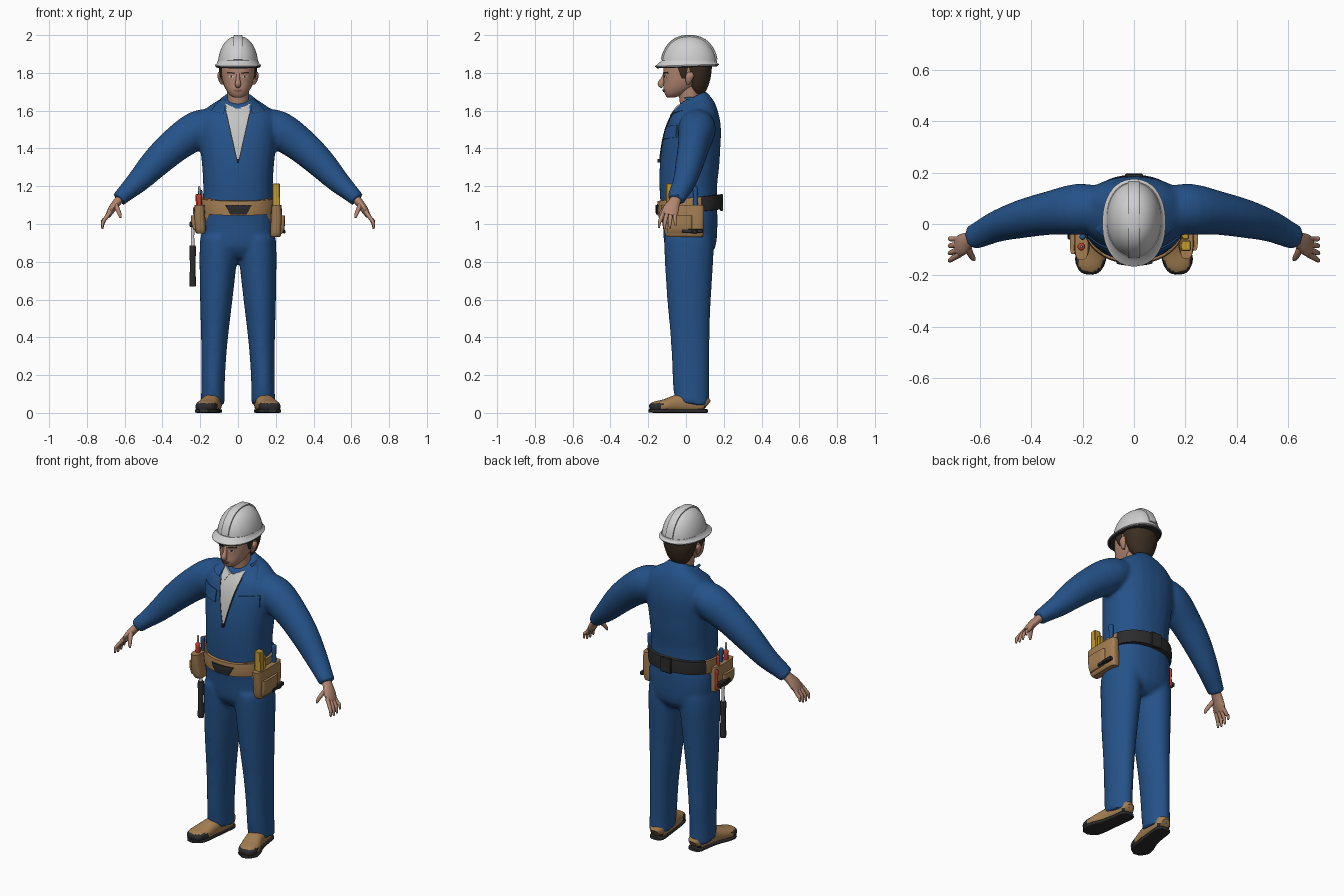
import bpy, bmesh, math
from mathutils import Vector
from mathutils.bvhtree import BVHTree


def mat(name, r, g, b):
    m = bpy.data.materials.new(name)
    m.diffuse_color = (r, g, b, 1)
    return m


BLUE = mat("work_blue", .018, .085, .25)
TAN = mat("tan_leather", .37, .21, .085)
SKIN = mat("skin", .44, .24, .165)
HAT = mat("helmet_grey", .62, .62, .63)
SHIRT = mat("shirt_grey", .55, .55, .54)
DARK = mat("charcoal", .025, .025, .027)
HAIR = mat("dark_brown", .045, .027, .016)
RED = mat("tool_red", .55, .05, .025)
YELLOW = mat("tool_yellow", .55, .32, .03)
LIP = mat("lip_brown", .28, .11, .08)


def finish(name, bm, *mats):
    bmesh.ops.recalc_face_normals(bm, faces=bm.faces)
    me = bpy.data.meshes.new(name)
    bm.to_mesh(me)
    bm.free()
    for m in mats:
        me.materials.append(m)
    ob = bpy.data.objects.new(name, me)
    bpy.context.collection.objects.link(ob)
    return ob


def loft(name, rings, *mats, ref=(0, 1, 0), level=False, n=24, p=2.0, sub=3, rule=None):
    """Skin rings (x, y, z, radius along ref, other radius, slope) with a smooth spline."""
    R = [list(r) + [0] * (6 - len(r)) for r in rings]
    R = [R[0]] + R + [R[-1]]
    S = []
    for i in range(1, len(R) - 2):
        for k in range(sub):
            t = k / sub
            S.append([.5 * (2 * b + (c - a) * t + (2 * a - 5 * b + 4 * c - d) * t * t
                            + (3 * b - a - 3 * c + d) * t ** 3)
                      for a, b, c, d in zip(R[i - 1], R[i], R[i + 1], R[i + 2])])
    S.append(R[-1])
    bm = bmesh.new()
    loops = []
    for i, r in enumerate(S):
        c = Vector(r[:3])
        t = Vector(S[min(i + 1, len(S) - 1)][:3]) - Vector(S[max(i - 1, 0)][:3])
        t = Vector((0, 0, 1)) if level else t.normalized()
        u = Vector(ref)
        u = (u - t * u.dot(t)).normalized()
        v = t.cross(u)
        ring = []
        for j in range(n):
            a = 2 * math.pi * (j + .5) / n
            cu, sv = math.cos(a), math.sin(a)
            q = c + u * max(r[3], .001) * math.copysign(abs(cu) ** (2 / p), cu) \
                + v * max(r[4], .001) * math.copysign(abs(sv) ** (2 / p), sv)
            q.z += r[5] * (q.y - c.y)
            ring.append(bm.verts.new(q))
        loops.append(ring)
    for A, B in zip(loops, loops[1:]):
        for j in range(n):
            bm.faces.new((A[j], A[(j + 1) % n], B[(j + 1) % n], B[j]))
    bm.faces.new(loops[0])
    bm.faces.new(loops[-1])
    if rule:
        for f in bm.faces:
            f.material_index = rule(f.calc_center_median())
    return finish(name, bm, *mats)


def box(name, lo, hi, m, bevel=.004):
    bm = bmesh.new()
    bmesh.ops.create_cube(bm, size=1)
    for v in bm.verts:
        v.co = [l + (h - l) * (c + .5) for l, h, c in zip(lo, hi, v.co)]
    bmesh.ops.bevel(bm, geom=bm.edges[:], offset=bevel, segments=1, affect='EDGES')
    return finish(name, bm, m)


def tree(ob):
    bm = bmesh.new()
    bm.from_mesh(ob.data)
    t = BVHTree.FromBMesh(bm)
    bm.free()
    return t


def drape(name, bvh, quad, m, lift=.004, n=8):
    """Thin plate: an x-z quad pressed from the front onto a surface."""
    bm = bmesh.new()
    a, b, c, d = (Vector(q) for q in quad)
    top, low = {}, {}
    for i in range(n + 1):
        for j in range(n + 1):
            q = a.lerp(b, i / n).lerp(d.lerp(c, i / n), j / n)
            hit = bvh.ray_cast(Vector((q.x, -1, q.y)), Vector((0, 1, 0)))[0]
            y = hit.y if hit else 0
            top[i, j] = bm.verts.new((q.x, y - lift, q.y))
            low[i, j] = bm.verts.new((q.x, y + .002, q.y))
    for i in range(n):
        for j in range(n):
            for g in (top, low):
                bm.faces.new((g[i, j], g[i + 1, j], g[i + 1, j + 1], g[i, j + 1]))
        for e, f in (((i, 0), (i + 1, 0)), ((i, n), (i + 1, n)), ((0, i), (0, i + 1)), ((n, i), (n, i + 1))):
            bm.faces.new((top[e], top[f], low[f], low[e]))
    return finish(name, bm, m)


# Coverall: torso, sleeves and trouser legs fused into one cloth surface
parts = [loft("coverall", [
    (0, .02, .82, .09, .09), (0, .022, .88, .135, .18), (0, .022, 1.0, .145, .197), (0, .015, 1.1, .15, .188),
    (0, .012, 1.2, .153, .185), (0, .018, 1.3, .158, .19), (0, .026, 1.4, .156, .2), (0, .038, 1.5, .148, .208),
    (0, .045, 1.57, .13, .2, .05), (0, .045, 1.62, .108, .155, .2), (0, .038, 1.65, .085, .095, .4),
    (0, .03, 1.668, .075, .078, .5)], BLUE, level=True, p=2.3)]
for s in (-1, 1):
    parts.append(loft("sleeve", [
        (s * .11, .06, 1.54, .08, .075), (s * .21, .058, 1.502, .1, .1), (s * .33, .042, 1.42, .085, .092),
        (s * .435, .02, 1.325, .075, .08), (s * .53, -.008, 1.225, .062, .062), (s * .6, -.04, 1.16, .053, .046),
        (s * .632, -.054, 1.128, .048, .042)], BLUE))
    parts.append(loft("trouser_leg", [
        (s * .102, .015, .93, .13, .098), (s * .104, .016, .83, .13, .1), (s * .115, .016, .6, .116, .086),
        (s * .122, .02, .45, .106, .075), (s * .128, .024, .3, .1, .066), (s * .132, .026, .15, .096, .062),
        (s * .134, .032, .045, .09, .064, -.12)], BLUE, level=True))
bpy.ops.object.select_all(action='DESELECT')
for o in parts:
    o.select_set(True)
bpy.context.view_layer.objects.active = coverall = parts[0]
bpy.ops.object.join()
md = coverall.modifiers.new("fuse", 'REMESH')
md.mode, md.voxel_size = 'VOXEL', .011
md = coverall.modifiers.new("soften", 'SMOOTH')
md.factor, md.iterations = .5, 8
for md in list(coverall.modifiers):
    bpy.ops.object.modifier_apply(modifier=md.name)
coverall.data.materials.clear()
coverall.data.materials.append(BLUE)
cloth = tree(coverall)

# Shirt opening, zip, collars and chest pockets
drape("shirt_front", cloth, [(-.064, 1.612), (.064, 1.612), (.003, 1.33), (-.003, 1.33)], SHIRT, .004, 12)
box("zip_pull", (-.006, -.15, 1.325), (.006, -.135, 1.345), DARK, .002)
for s in (-1, 1):
    drape("zip_edge", cloth, [(s * .062, 1.6), (s * .068, 1.6), (s * .006, 1.33), (s * .001, 1.33)], DARK, .006)
    drape("shirt_collar", cloth, [(s * .012, 1.615), (s * .066, 1.64), (s * .06, 1.585), (s * .034, 1.572)], SHIRT, .008)
    drape("collar_flap", cloth, [(s * .062, 1.655), (s * .085, 1.672), (s * .145, 1.6), (s * .075, 1.583)], BLUE, .009)
    drape("chest_pocket_flap", cloth, [(s * .07, 1.515), (s * .18, 1.525), (s * .182, 1.458), (s * .068, 1.448)], BLUE, .006)

# Head, neck and face
loft("neck", [(0, .035, 1.58, .058, .056), (0, .022, 1.65, .056, .056), (0, .015, 1.74, .06, .06)], SKIN, level=True)
head = loft("head", [
    (0, -.078, 1.671, .022, .022), (0, -.066, 1.682, .043, .042), (0, -.043, 1.71, .076, .063),
    (0, -.018, 1.75, .1, .08), (0, -.002, 1.8, .117, .09), (0, .005, 1.86, .12, .093), (0, .008, 1.9, .1, .08)],
    SKIN, level=True, p=2.2, n=32)
face = tree(head)
loft("nose", [(0, -.114, 1.798, .006, .008), (0, -.123, 1.765, .013, .011), (0, -.133, 1.742, .018, .016),
              (0, -.122, 1.728, .012, .012)], SKIN, n=12)
drape("upper_lip", face, [(-.025, 1.712), (.025, 1.712), (.022, 1.707), (-.022, 1.707)], LIP, .005)
drape("lower_lip", face, [(-.021, 1.706), (.021, 1.706), (.014, 1.699), (-.014, 1.699)], LIP, .006)
for s in (-1, 1):
    drape("eye_white", face, [(s * .022, 1.784), (s * .05, 1.785), (s * .048, 1.775), (s * .024, 1.775)], SHIRT, .002)
    drape("iris", face, [(s * .032, 1.786), (s * .041, 1.786), (s * .041, 1.775), (s * .032, 1.775)], HAIR, .004)
    drape("eyebrow", face, [(s * .016, 1.802), (s * .058, 1.806), (s * .06, 1.798), (s * .016, 1.794)], HAIR, .005)
    loft("ear", [(s * .083, .012, 1.738, .008, .006), (s * .09, .014, 1.755, .016, .011),
                 (s * .098, .02, 1.785, .023, .012), (s * .096, .022, 1.806, .01, .008)], SKIN, level=True, n=12)
    loft("sideburn", [(s * .084, -.012, 1.77, .008, .008), (s * .09, -.015, 1.8, .02, .009),
                      (s * .094, -.02, 1.85, .035, .01)], HAIR, level=True, n=12)
loft("hair", [(0, .066, 1.69, .03, .045), (0, .064, 1.72, .05, .07), (0, .06, 1.77, .07, .09),
              (0, .056, 1.81, .08, .1), (0, .045, 1.85, .095, .103)], HAIR, level=True)

# Hard hat: dome, centre ridges, brim with dark underside
HY, HZ = .017, 1.842


def dome(t, k=1.0):
    return max(math.cos(t), .01) ** .85 * k, HZ + .152 * math.sin(t) ** 1.05


loft("hat_dome", [(0, HY, z, .146 * c, .107 * c) for c, z in (dome(i * math.pi / 16) for i in range(9))],
     HAT, level=True, n=40, p=2.1)
arc = []
for i in range(1, 16):
    t = math.pi * i / 16
    c, z = dome(min(t, math.pi - t))
    arc.append((HY + math.copysign(c * .146, math.cos(t)), z))
loft("hat_ridge", [(0, y, z, .024, .007) for y, z in arc], HAT, ref=(1, 0, 0), n=12, p=4)
loft("hat_brim", [(0, .005, 1.836, .168, .122, .03), (0, .005, 1.841, .17, .123, .03), (0, .008, 1.85, .158, .113, .02),
                  (0, HY, 1.866, .146, .106)], HAT, level=True, n=40, p=2.2, sub=2)
loft("hat_lining", [(0, .005, 1.829, .16, .115, .03), (0, .005, 1.837, .165, .12, .03)], DARK, level=True, n=40, p=2.2, sub=1)

# Hands and work shoes
for s in (-1, 1):
    loft("palm", [(s * .61, -.045, 1.15, .028, .024), (s * .645, -.064, 1.11, .033, .022),
                  (s * .668, -.08, 1.078, .043, .02), (s * .688, -.09, 1.045, .04, .014)], SKIN, n=16)
    for i in range(4):
        k, drop = i - 1.5, (.006, 0, .004, .018)[i]
        loft("finger", [(s * .676, -.088 + k * .02, 1.065, .011, .012), (s * .705, -.096 + k * .025, 1.025, .011, .01),
                        (s * .716, -.099 + k * .028, 1.0 + drop, .009, .009),
                        (s * .718, -.1 + k * .029, .973 + drop, .005, .005)], SKIN, n=10)
    loft("thumb", [(s * .65, -.085, 1.105, .016, .014), (s * .636, -.118, 1.075, .013, .012),
                   (s * .626, -.134, 1.05, .01, .01), (s * .622, -.14, 1.033, .005, .005)], SKIN, n=10)
    loft("shoe", [(s * .127, .112, .04, .026, .028), (s * .128, .095, .048, .042, .044), (s * .133, .03, .054, .047, .053),
                  (s * .146, -.05, .048, .05, .047), (s * .162, -.11, .037, .056, .036), (s * .174, -.16, .031, .053, .03),
                  (s * .18, -.185, .026, .036, .022), (s * .181, -.193, .024, .012, .012)], TAN, DARK,
         ref=(1, 0, 0), p=2.4, rule=lambda c: int(c.z < .02 or (c.y < -.125 and c.z < .052) or (c.y > .09 and c.z < .035)))
    loft("shoe_sole", [(s * .127, .116, .01, .026, .009), (s * .128, .095, .01, .044, .01), (s * .135, .03, .01, .046, .01),
                       (s * .148, -.05, .01, .05, .01), (s * .163, -.11, .01, .059, .01), (s * .175, -.16, .01, .055, .01),
                       (s * .181, -.194, .011, .022, .009)], DARK, ref=(1, 0, 0), p=5)

# Tool belt: dark strap behind, leather panel in front
belt = loft("tool_belt", [(0, .018, z, .169 + e, .198 + e, .1) for z, e in
                          ((1.06, -.02), (1.062, 0), (1.1, .004), (1.138, 0), (1.14, -.02))], TAN, DARK,
            level=True, n=48, p=2.2, sub=1, rule=lambda c: int(c.y > .07))
drape("belt_buckle", tree(belt), [(-.068, 1.1), (.072, 1.1), (.045, 1.05), (-.04, 1.05)], DARK, .008)
box("back_clasp", (-.035, .18, 1.07), (.035, .196, 1.16), DARK)

# Pouches, wider at the top, with an outer pocket each
for s, y, w, low in ((1, -.015, .11, .93), (-1, -.045, .085, .95)):
    loft("pouch", [(s * .197, y + .01, low, w * .85, .022), (s * .2, y + .005, low + .02, w * .93, .03),
                   (s * .204, y, 1.03, w, .031), (s * .204, y - .005, 1.1, w * 1.04, .026)], TAN, level=True, p=4)
    loft("outer_pocket", [(s * .226, y - .02, low + .02, w * .55, .01), (s * .231, y - .02, low + .05, w * .6, .016),
                          (s * .234, y - .02, 1.045, w * .62, .015)], TAN, level=True, p=4)
    drape("hip_panel", cloth, [(s * .12, 1.13), (s * .18, 1.14), (s * .185, .99), (s * .16, 1.03)], TAN, .009)
box("pouch_strap", (.225, -.02, .952), (.246, .09, .974), DARK)
box("strap_hook", (.238, .03, .95), (.252, .06, .968), DARK)

# Tools carried on the belt
box("folding_rule", (.182, -.105, 1.0), (.222, -.065, 1.215), YELLOW)
box("rule_tip", (.186, -.06, 1.05), (.214, -.035, 1.17), YELLOW)


def rod(name, x, y, z0, z1, r, m):
    loft(name, [(x, y, z0, r * .7, r * .7), (x, y, z0 + .01, r, r), (x, y, (z0 + z1) / 2, r * .85, r * .85),
                (x, y, z1 - .01, r, r), (x, y, z1, r * .6, r * .6)], m, n=12, ref=(1, 0, 0))


rod("chisel_handle", .205, .05, 1.07, 1.2, .014, BLUE)
rod("screwdriver_handle", -.205, -.088, 1.05, 1.155, .015, RED)
rod("screwdriver_shaft", -.205, -.088, 1.14, 1.2, .006, HAT)
rod("pliers_handle_a", -.215, .0, 1.04, 1.16, .01, RED)
rod("pliers_handle_b", -.228, .035, .97, 1.09, .01, RED)
rod("punch_handle", -.2, -.05, 1.06, 1.18, .012, BLUE)
rod("hammer_grip", -.24, -.01, .67, .885, .018, DARK)
rod("hammer_shaft", -.24, -.01, .87, 1.0, .01, HAT)
box("hammer_head", (-.258, -.06, .985), (-.226, .04, 1.012), DARK)

bpy.ops.object.select_all(action='SELECT')
bpy.ops.object.shade_smooth_by_angle(angle=math.radians(40))
